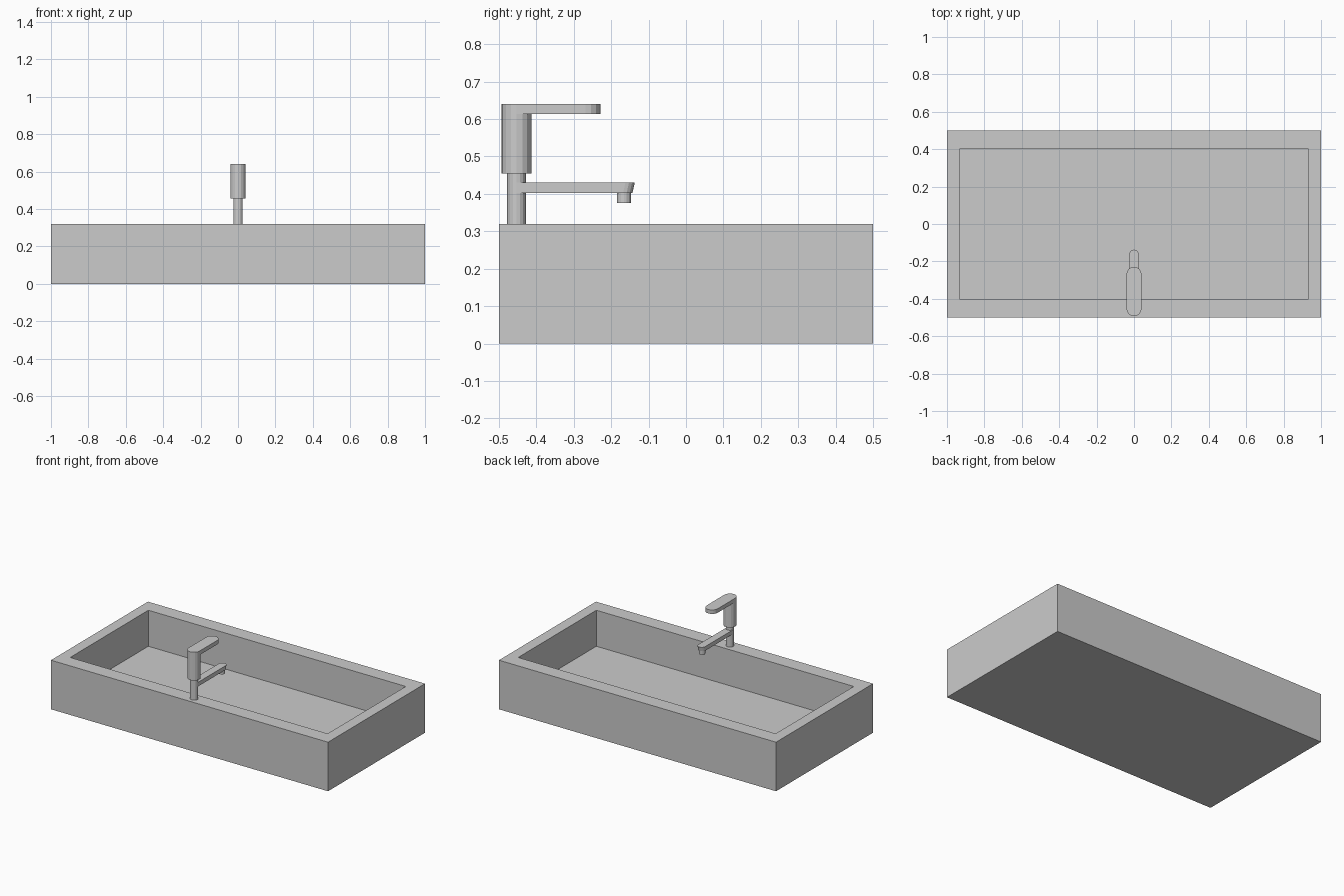
import bpy, bmesh, math

if "Cube" in bpy.data.objects:
    bpy.data.objects.remove(bpy.data.objects["Cube"])


def extrude(name, outline, z0, z1, inset_end=0.0):
    """Closed prism from an xy outline; inset_end pulls the lower far tip back."""
    bm = bmesh.new()
    far = max(y for x, y in outline)
    low = [bm.verts.new((x, y - (inset_end if y > far - 0.03 else 0), z0)) for x, y in outline]
    top = [bm.verts.new((x, y, z1)) for x, y in outline]
    n = len(outline)
    bm.faces.new(low)
    bm.faces.new(top)
    for i in range(n):
        bm.faces.new((low[i], low[(i + 1) % n], top[(i + 1) % n], top[i]))
    bmesh.ops.recalc_face_normals(bm, faces=bm.faces[:])
    mesh = bpy.data.meshes.new(name)
    bm.to_mesh(mesh)
    bm.free()
    obj = bpy.data.objects.new(name, mesh)
    bpy.context.collection.objects.link(obj)
    return obj


def stadium(r, y0, y1, steps=8):
    """Round-ended bar outline running along y between two arc centres."""
    pts = []
    for cy, start in ((y1, 0), (y0, math.pi)):
        for i in range(steps + 1):
            a = start + math.pi * i / steps
            pts.append((r * math.cos(a), cy + r * math.sin(a)))
    return pts


def circle(r, cy, n=16):
    return [(r * math.cos(2 * math.pi * i / n), cy + r * math.sin(2 * math.pi * i / n))
            for i in range(n)]


# Basin: box whose top is inset to a rim and recessed to the floor
bm = bmesh.new()
bmesh.ops.create_cube(bm, size=1)
for v in bm.verts:
    v.co = (v.co.x * 2, v.co.y, (v.co.z + 0.5) * 0.32)
top = max(bm.faces, key=lambda f: f.calc_center_median().z)
bmesh.ops.inset_region(bm, faces=[top], thickness=0.1)
for v in top.verts:
    v.co.y = math.copysign(0.403, v.co.y)
floor = bmesh.ops.extrude_discrete_faces(bm, faces=[top])["faces"][0]
for v in floor.verts:
    v.co.z = 0.085
bmesh.ops.recalc_face_normals(bm, faces=bm.faces[:])
mesh = bpy.data.meshes.new("basin")
bm.to_mesh(mesh)
bm.free()
bpy.context.collection.objects.link(bpy.data.objects.new("basin", mesh))

# Tap: stem, thicker body, flat lever, spout and nozzle
TAP_Y = -0.453
extrude("tap_stem", circle(0.025, TAP_Y), 0.32, 0.455)
extrude("tap_body", circle(0.04, TAP_Y), 0.455, 0.614)
extrude("tap_lever", stadium(0.04, TAP_Y, -0.269), 0.614, 0.64)
extrude("tap_spout", stadium(0.025, TAP_Y, -0.162), 0.403, 0.43, 0.006)
extrude("tap_nozzle", circle(0.019, -0.166), 0.376, 0.403)
